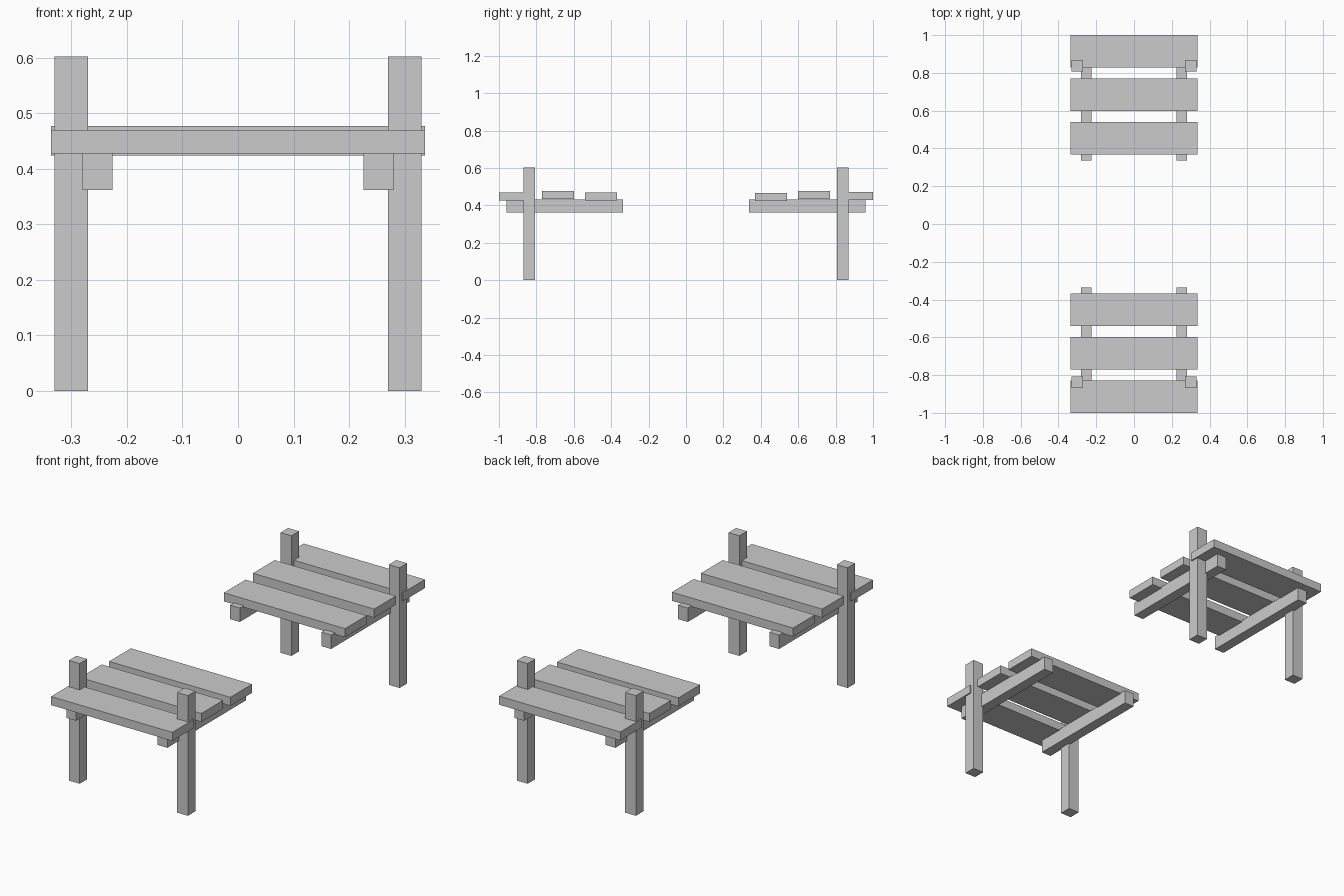
import bpy

if "Cube" in bpy.data.objects:
    bpy.data.objects.remove(bpy.data.objects["Cube"])


def box(name, x, y, z):
    """Axis-aligned box from (min, max) ranges."""
    bpy.ops.mesh.primitive_cube_add(
        size=1, location=[(a + b) / 2 for a, b in (x, y, z)])
    ob = bpy.context.object
    ob.name = name
    ob.scale = [abs(b - a) for a, b in (x, y, z)]
    bpy.ops.object.transform_apply(location=False, rotation=False, scale=True)
    return ob


# Seat slats: near edge in y, bottom height (slightly uneven boards)
SLATS = {
    "front": {"inner": (0.368, 0.427), "middle": (0.598, 0.434), "outer": (0.828, 0.427)},
    "back": {"inner": (0.368, 0.424), "middle": (0.598, 0.434), "outer": (0.828, 0.429)},
}

for end, s in (("front", -1), ("back", 1)):
    for side, m in (("left", -1), ("right", 1)):
        # Tall corner post
        box(f"{end}_{side}_post", (m * 0.27, m * 0.33), (s * 0.808, s * 0.868), (0, 0.602))
        # Rail carrying the slats
        box(f"{end}_{side}_rail", (m * 0.226, m * 0.28), (s * 0.337, s * 0.959), (0.362, 0.432))
    # Planks across the rails
    for label, (y, z) in SLATS[end].items():
        box(f"{end}_{label}_slat", (-0.336, 0.336), (s * y, s * (y + 0.172)), (z, z + 0.043))
